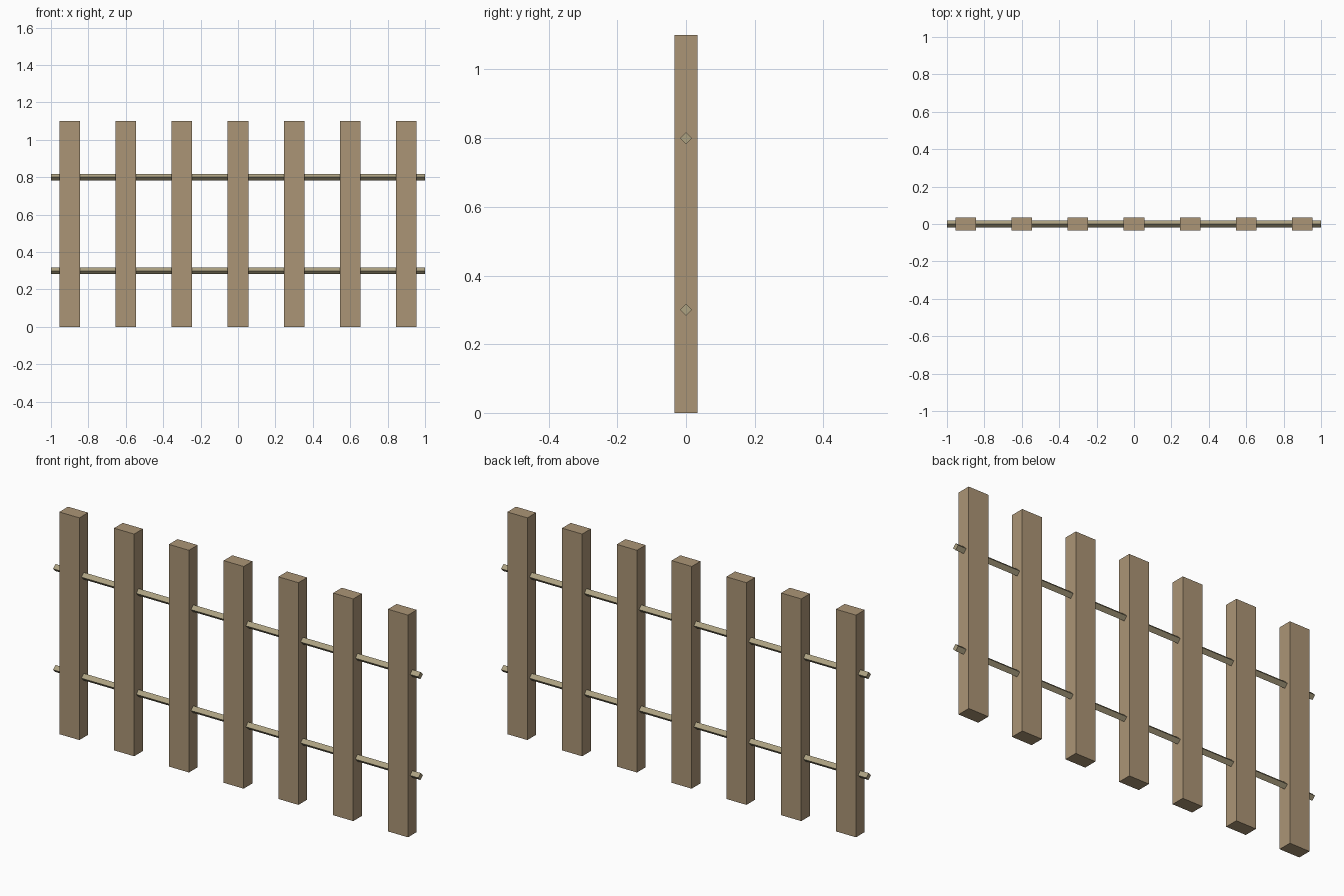
import bpy
import math

if "Cube" in bpy.data.objects:
    bpy.data.objects.remove(bpy.data.objects["Cube"])


def material(name, color):
    mat = bpy.data.materials.new(name)
    mat.diffuse_color = (*color, 1)
    mat.use_nodes = True
    mat.node_tree.nodes["Principled BSDF"].inputs["Base Color"].default_value = mat.diffuse_color
    return mat


post_wood = material("post_wood", (0.41, 0.30, 0.18))
rail_wood = material("rail_wood", (0.42, 0.36, 0.22))


# Upright slats
def add_slat(index):
    bpy.ops.mesh.primitive_cube_add(size=1, location=(-0.9 + 0.3 * index, 0, 0.55))
    slat = bpy.context.object
    slat.name = f"slat_{index + 1}"
    slat.scale = (0.11, 0.068, 1.1)
    bpy.ops.object.transform_apply(location=False, rotation=False, scale=True)
    slat.data.materials.append(post_wood)


# Square rails running through the slats, turned edge-up
def add_rail(name, z):
    bpy.ops.mesh.primitive_cylinder_add(vertices=4, radius=0.0175, depth=2,
                                        location=(0, 0, z),
                                        rotation=(0, math.pi / 2, 0))
    rail = bpy.context.object
    rail.name = name
    rail.data.materials.append(rail_wood)


for i in range(7):
    add_slat(i)
add_rail("lower_rail", 0.3)
add_rail("upper_rail", 0.8)
